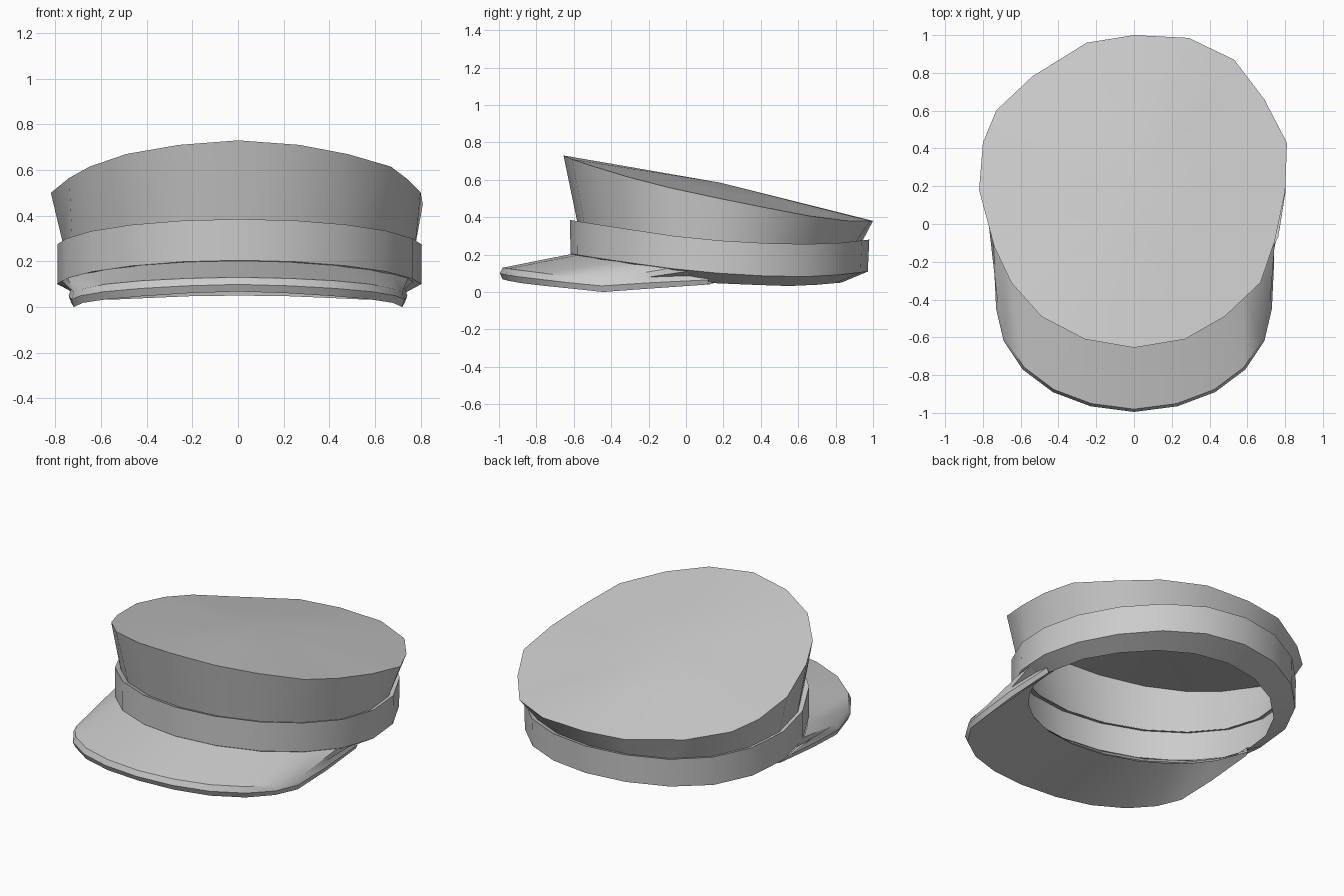
import bpy
from math import sin, cos, pi, radians

if "Cube" in bpy.data.objects:
    bpy.data.objects.remove(bpy.data.objects["Cube"])

N = 20


def interp(table, t):
    if t <= table[0][0]:
        return table[0][1]
    for (a, za), (b, zb) in zip(table, table[1:]):
        if t <= b:
            return za + (zb - za) * (t - a) / (b - a)
    return table[-1][1]


def ring(rx, ry, cy, table, dz=0.0):
    """Oval loop starting at the front, its height following a side profile."""
    pts = []
    for i in range(N):
        a = 2 * pi * i / N
        x, y = 0.006 + rx * sin(a), cy - ry * cos(a)
        pts.append((x, y, interp(table, y) + dz))
    return pts


def loft(name, loops, closed=True, cap=None):
    """Skin equal-length loops; optionally fan the last loop to a point."""
    n = len(loops[0])
    verts = [p for l in loops for p in l]
    faces = []
    for k in range(len(loops) - 1):
        for i in range(n if closed else n - 1):
            j = (i + 1) % n
            faces.append((k * n + i, k * n + j, (k + 1) * n + j, (k + 1) * n + i))
    if cap:
        verts.append(cap)
        s = (len(loops) - 1) * n
        faces += [(s + i, s + (i + 1) % n, len(verts) - 1) for i in range(n)]
    me = bpy.data.meshes.new(name)
    me.from_pydata(verts, [], faces)
    me.update()
    ob = bpy.data.objects.new(name, me)
    bpy.context.collection.objects.link(ob)
    bpy.ops.object.select_all(action='DESELECT')
    ob.select_set(True)
    bpy.context.view_layer.objects.active = ob
    bpy.ops.object.shade_smooth_by_angle(angle=radians(32))
    return ob


# side profiles (y, z) of the horizontal seams
CROWN_EDGE = [(-.655, .73), (-.61, .71), (-.49, .67), (-.31, .615), (-.1, .56),
              (.18, .50), (.43, .45), (.64, .41), (.82, .38), (1, .38)]
BAND_TOP = [(-.62, .385), (-.4, .35), (0, .29), (.3, .265), (.6, .255), (.8, .26), (.98, .28)]
BAND_LOW = [(-.62, .205), (-.4, .17), (0, .115), (.3, .09), (.6, .08), (.8, .09), (.98, .11)]
LIP = [(-.54, .135), (-.3, .10), (.17, .045), (.6, .03), (.83, .05)]

# crown: flared wall and slightly domed, slightly uneven top
outline = [(0, -.655), (.27, -.61), (.48, -.49), (.67, -.31), (.745, -.09),
           (.80, .17), (.81, .43), (.69, .66), (.53, .87), (.29, .985),
           (0, 1.0), (-.25, .96), (-.54, .78), (-.73, .60), (-.80, .43),
           (-.82, .18), (-.74, -.12), (-.65, -.31), (-.49, -.49), (-.26, -.61)]
edge = [(x, y, interp(CROWN_EDGE, y)) for x, y in outline]
center = (0, .18, .585)
mid = [tuple((p + c) / 2 for p, c in zip(v, center)) for v in edge]
loft("crown", [ring(.77, .76, .18, BAND_TOP, -.01), edge, mid], cap=center)

# band: top ledge, outer wall and the turned-in lower lip
loft("band", [ring(.765, .755, .18, BAND_TOP, -.01),
              ring(.797, .80, .18, BAND_TOP),
              ring(.797, .795, .177, BAND_LOW),
              ring(.70, .68, .15, LIP)])

# visor: half outline (x, y, upper z, lower z), mirrored to both sides
half = [(0, -.995, .13, .068), (.23, -.965, .125, .06), (.43, -.89, .115, .047),
        (.59, -.77, .10, .033), (.69, -.62, .08, .018), (.73, -.45, .065, 0),
        (.742, -.2, .08, .018), (.735, .12, .09, .04)]
low = ring(.79, .787, .177, BAND_LOW)
lip = ring(.70, .68, .15, LIP)


def on_loop(loop, t):
    i = int(t)
    f = t - i
    return [a + (b - a) * f for a, b in zip(loop[i], loop[i + 1])]


steps = [0, .9, 1.8, 2.6, 3.3, 3.9, 4.4, 5]
root, top, rim, under, inner = [], [], [], [], []
for s in (-1, 1):
    order = range(7, 0, -1) if s < 0 else range(8)
    for k in order:
        x, y, zu, zl = half[k]
        a, b = on_loop(low, steps[k]), on_loop(lip, steps[k])
        root.append((s * a[0], a[1], a[2]))
        top.append((s * x * .985, y * .985, zu))
        rim.append((s * x, y, (zu + zl) / 2))
        under.append((s * x * .985, y * .985, zl))
        inner.append((s * b[0], b[1], b[2] - .003))
loft("visor", [root, top, rim, under, inner], closed=False)
